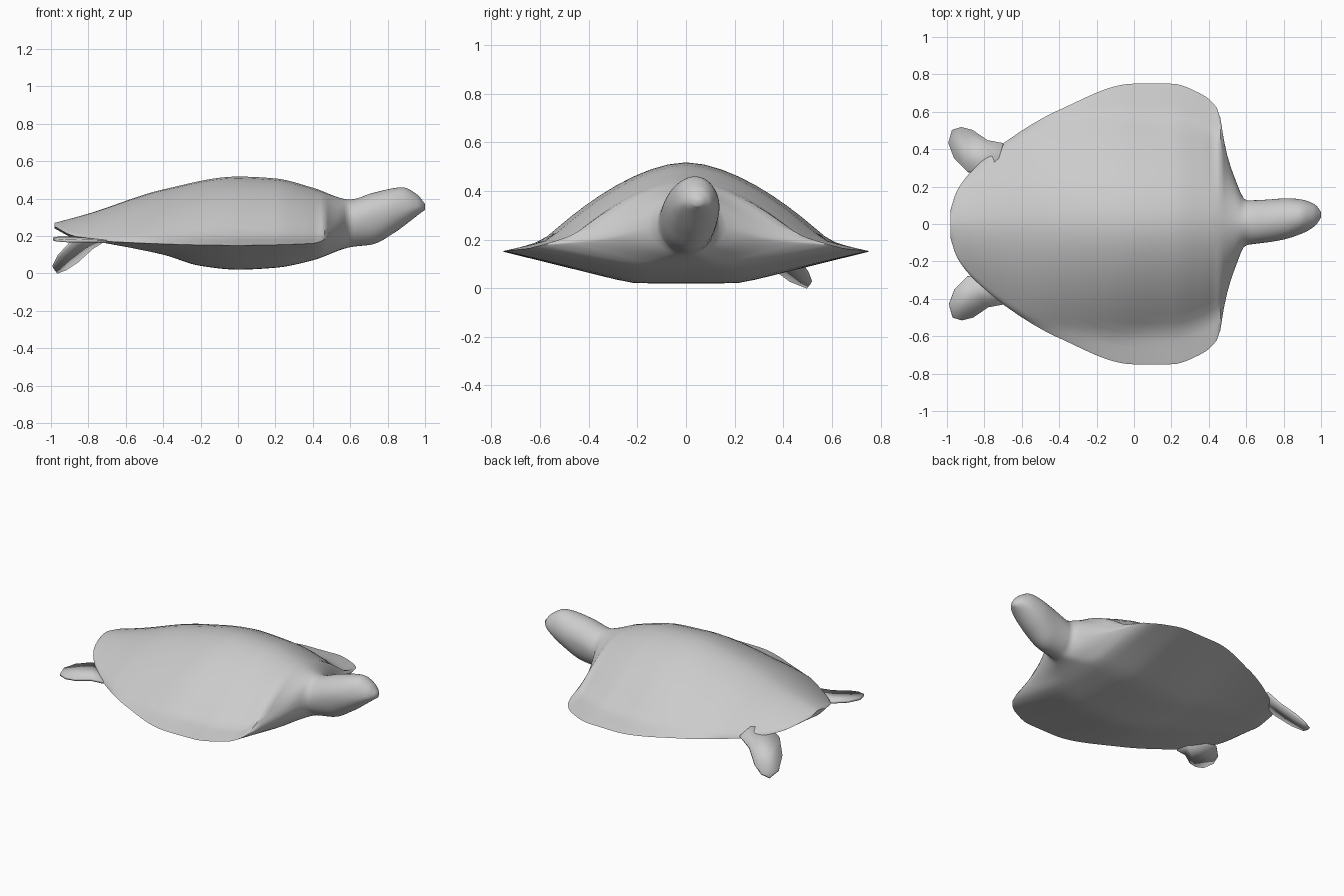
import bpy
import bmesh
import math

# Remove the default object
default_object = bpy.data.objects.get("Cube")
if default_object:
    bpy.data.objects.remove(default_object, do_unlink=True)

# Single plain colour
grey = bpy.data.materials.new("plain_grey")
grey.use_nodes = True
grey_value = (0.6, 0.6, 0.6, 1)
grey.diffuse_color = grey_value
grey.node_tree.nodes["Principled BSDF"].inputs["Base Color"].default_value = grey_value


def curve(keys, x):
    """Smooth interpolation through (position, value) keys without overshoot."""
    if x <= keys[0][0]:
        return keys[0][1]
    if x >= keys[-1][0]:
        return keys[-1][1]

    def secant(i):
        return (keys[i + 1][1] - keys[i][1]) / (keys[i + 1][0] - keys[i][0])

    def tangent(i):
        if i == 0 or i == len(keys) - 1:
            return secant(min(i, len(keys) - 2))
        before, after = secant(i - 1), secant(i)
        if before * after <= 0:
            return 0
        return 2 * before * after / (before + after)

    i = max(k for k in range(len(keys) - 1) if keys[k][0] <= x)
    step = keys[i + 1][0] - keys[i][0]
    t = (x - keys[i][0]) / step
    ease = t * t * (3 - 2 * t)
    start = keys[i][1] + (keys[i + 1][1] - keys[i][1]) * ease
    return (start + step * t * (1 - t) * (1 - t) * tangent(i)
            - step * t * t * (1 - t) * tangent(i + 1))


def finish(bm, name, angle=60):
    bmesh.ops.recalc_face_normals(bm, faces=bm.faces)
    mesh = bpy.data.meshes.new(name)
    bm.to_mesh(mesh)
    bm.free()
    mesh.materials.append(grey)
    obj = bpy.data.objects.new(name, mesh)
    bpy.context.collection.objects.link(obj)
    bpy.ops.object.select_all(action="DESELECT")
    obj.select_set(True)
    bpy.context.view_layer.objects.active = obj
    bpy.ops.object.shade_smooth_by_angle(angle=math.radians(angle))
    return obj


# Lengthwise profiles of shell, shoulders, neck and head
half_width = [(-.98, .08), (-.95, .17), (-.88, .27), (-.7, .43), (-.4, .61),
              (0, .75), (.2, .75), (.35, .7), (.45, .61), (.49, .4),
              (.54, .24), (.6, .12), (.8, .11), (.9, .09), (.97, .055), (1, .015)]
top_height = [(-.98, .27), (-.8, .32), (-.4, .45), (0, .52), (.2, .51),
              (.4, .46), (.6, .395), (.72, .43), (.88, .46), (.96, .42), (1, .37)]
rim_height = [(-.98, .25), (-.88, .2), (-.7, .17), (0, .15), (.4, .16),
              (.5, .2), (.6, .27), (.8, .33), (1, .36)]
low_height = [(-.98, .24), (-.88, .19), (-.7, .16), (-.4, .1), (-.2, .04),
              (0, .02), (.2, .03), (.4, .07), (.6, .14), (.72, .155),
              (.84, .22), (.96, .31), (1, .34)]
side_shift = [(.5, 0), (.7, .015), (.9, .04), (1, .05)]
dome_share = [(-.6, .97), (0, .78), (.42, .74), (.5, .9), (.6, 1)]
roundness = [(.45, 0), (.62, 1)]


def upper(s, share):
    """Domed back falling to a thin flared flipper margin."""
    if s < share:
        return 1 - .88 * (s / share) ** 1.7
    return .12 * (1 - s) / max(1 - share, .01)


def lower(s):
    return min(1, (1 - s) / .7)


def build_body():
    bm = bmesh.new()
    sides, rows = 64, 120
    rings = []
    for row in range(rows + 1):
        x = -math.cos(math.pi * row / rows) * .5 + .5
        x = -.98 + 1.98 * (x * .4 + row / rows * .6)
        width, rim = curve(half_width, x), curve(rim_height, x)
        up, down = curve(top_height, x) - rim, rim - curve(low_height, x)
        share, blend = curve(dome_share, x), curve(roundness, x)
        ring = []
        for k in range(sides):
            a = 2 * math.pi * k / sides
            s, circle = abs(math.cos(a)), abs(math.sin(a))
            if math.sin(a) >= 0:
                z = rim + up * (upper(s, share) * (1 - blend) + circle * blend)
            else:
                z = rim - down * (lower(s) * (1 - blend) + circle * blend)
            y = curve(side_shift, x) + width * math.cos(a)
            ring.append(bm.verts.new((x, y, z)))
        rings.append(ring)
    for first, second in zip(rings, rings[1:]):
        for k in range(sides):
            n = (k + 1) % sides
            bm.faces.new((first[k], first[n], second[n], second[k]))
    bm.faces.new(rings[0])
    bm.faces.new(rings[-1])
    bmesh.ops.smooth_vert(bm, verts=bm.verts, factor=.5,
                          use_axis_x=False, use_axis_y=False, use_axis_z=True)
    return finish(bm, "shell_and_head")


# Thin rear flippers: the left one hangs down, the right one lies level
flipper_outline = [(-.7, .43), (-.78, .445), (-.86, .5), (-.92, .515), (-.97, .5),
                   (-.99, .43), (-.96, .35), (-.89, .28), (-.8, .27), (-.72, .35)]


def build_flipper(name, side, slope_x, slope_y):
    bm = bmesh.new()
    verts = [bm.verts.new((x, side * y, .17 + slope_x * (x + .72) + slope_y * (y - .44)))
             for x, y in flipper_outline]
    bm.faces.new(verts)
    obj = finish(bm, name, 30)
    plate = obj.modifiers.new("thickness", "SOLIDIFY")
    plate.thickness = .015
    plate.offset = 0
    return obj


build_body()
build_flipper("left_rear_flipper", 1, .53, -.55)
build_flipper("right_rear_flipper", -1, -.05, -.08)
